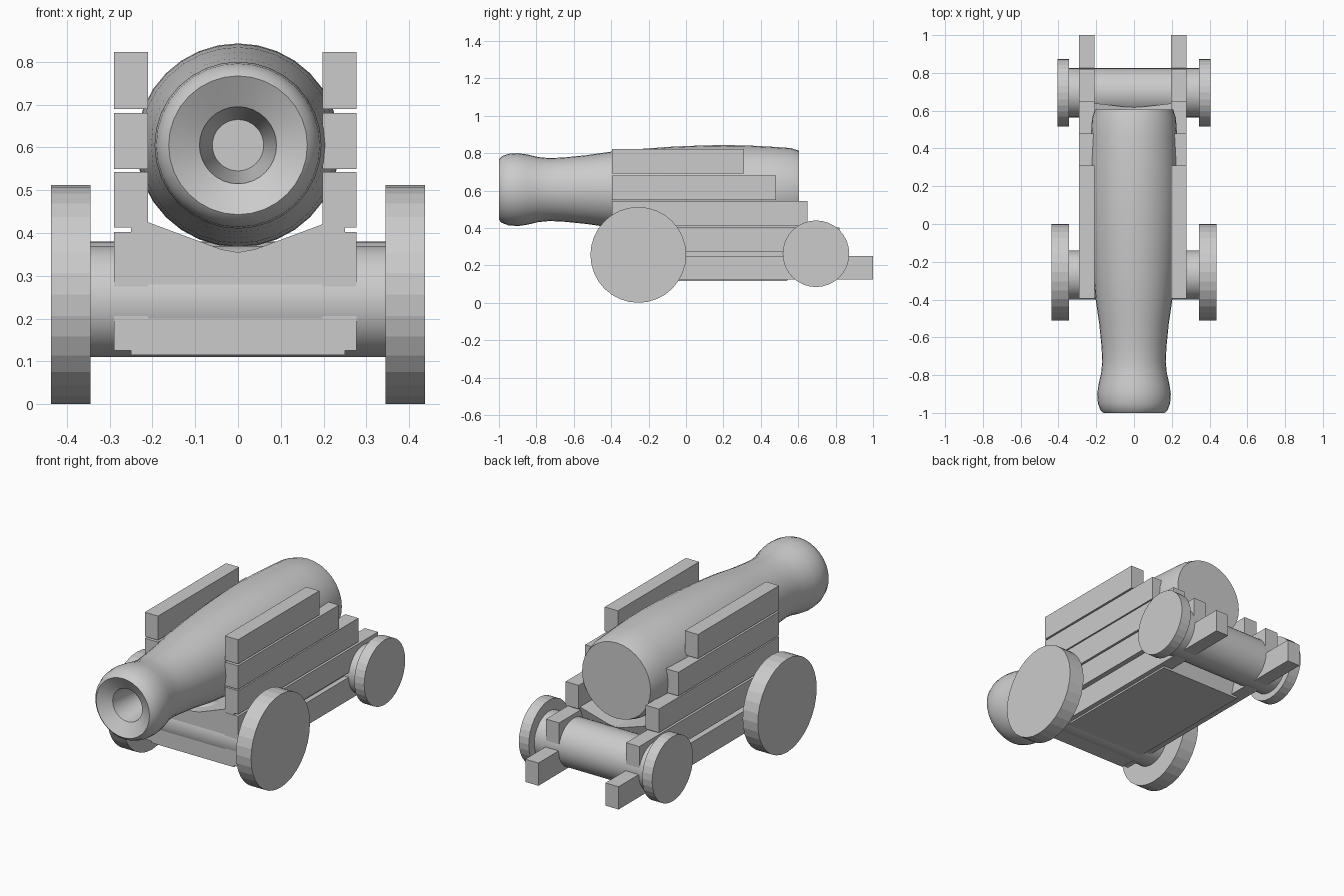
import bpy, bmesh, math

if "Cube" in bpy.data.objects:
    bpy.data.objects.remove(bpy.data.objects["Cube"])


def finish(name, bm, smooth=False):
    bmesh.ops.recalc_face_normals(bm, faces=bm.faces)
    me = bpy.data.meshes.new(name)
    bm.to_mesh(me)
    bm.free()
    ob = bpy.data.objects.new(name, me)
    bpy.context.collection.objects.link(ob)
    if smooth:
        bpy.ops.object.select_all(action='DESELECT')
        ob.select_set(True)
        bpy.context.view_layer.objects.active = ob
        bpy.ops.object.shade_smooth_by_angle(angle=math.radians(35))
    return ob


def box(name, x0, x1, y0, y1, z0, z1):
    bm = bmesh.new()
    bmesh.ops.create_cube(bm, size=1)
    for v in bm.verts:
        v.co = (x0 if v.co.x < 0 else x1,
                y0 if v.co.y < 0 else y1,
                z0 if v.co.z < 0 else z1)
    return finish(name, bm)


def lathe(name, profile, loc, axis, n=32, smooth=True):
    """Revolve (radius, position) pairs about the x or y axis, capping both ends."""
    bm = bmesh.new()
    rings = []
    for r, t in profile:
        ring = []
        for i in range(n):
            a = 2 * math.pi * i / n
            u, w = r * math.cos(a), r * math.sin(a)
            p = (t, u, w) if axis == 'x' else (u, t, w)
            ring.append(bm.verts.new([p[k] + loc[k] for k in range(3)]))
        rings.append(ring)
    for a, b in zip(rings, rings[1:]):
        for i in range(n):
            j = (i + 1) % n
            bm.faces.new((a[i], a[j], b[j], b[i]))
    bm.faces.new(rings[0])
    bm.faces.new(rings[-1])
    return finish(name, bm, smooth)


# Barrel: bore floor, flared mouth, swelling body, flat breech
lathe("barrel", [
    (0.06, -0.75), (0.09, -0.96), (0.13, -0.982), (0.162, -1.0), (0.178, -0.985),
    (0.191, -0.95), (0.195, -0.90), (0.188, -0.85), (0.174, -0.79), (0.168, -0.73),
    (0.172, -0.65), (0.184, -0.53), (0.203, -0.40), (0.217, -0.25), (0.229, -0.08),
    (0.236, 0.08), (0.238, 0.20), (0.236, 0.33), (0.229, 0.46), (0.222, 0.56),
    (0.208, 0.605)], (0, 0, 0.605), 'y')

# Stepped side planks: rear end, bottom, top
planks = [(1.0, 0.125, 0.25), (0.82, 0.275, 0.402), (0.65, 0.413, 0.543),
          (0.48, 0.55, 0.68), (0.31, 0.69, 0.823)]
for side, x0, x1 in (("left", -0.29, -0.21), ("right", 0.197, 0.277)):
    for i, (y1, z0, z1) in enumerate(planks):
        box(f"plank_{side}_{i + 1}", x0, x1, -0.395, y1, z0, z1)

# Bed with a shallow V cradle on top and a slanted rear face
outline = [(-0.25, 0.115), (0.25, 0.115), (0.25, 0.413), (0.21, 0.425),
           (0.04, 0.362), (0, 0.355), (-0.04, 0.362), (-0.21, 0.425), (-0.25, 0.413)]
bm = bmesh.new()
front = [bm.verts.new((x, -0.393, z)) for x, z in outline]
back = [bm.verts.new((x, 0.54 + 0.10 * (z - 0.115) / 0.31, z)) for x, z in outline]
bm.faces.new(front)
bm.faces.new(back)
for i in range(len(outline)):
    j = (i + 1) % len(outline)
    bm.faces.new((front[i], front[j], back[j], back[i]))
finish("bed", bm)

# Axles and wheels: centre y, axle z, wheel z, wheel radius, outer x
for name, y, az, wz, r, xo in (("front", -0.27, 0.24, 0.256, 0.256, 0.437),
                               ("rear", 0.695, 0.25, 0.262, 0.178, 0.405)):
    lathe(f"{name}_axle", [(0.13, -0.35), (0.13, 0.35)], (0, y, az), 'x')
    wy = -0.255 if name == "front" else y
    for side, s in (("left", -1), ("right", 1)):
        lathe(f"{name}_wheel_{side}", [(r, s * 0.345), (r, s * xo)],
              (0, wy, wz), 'x', smooth=False)
